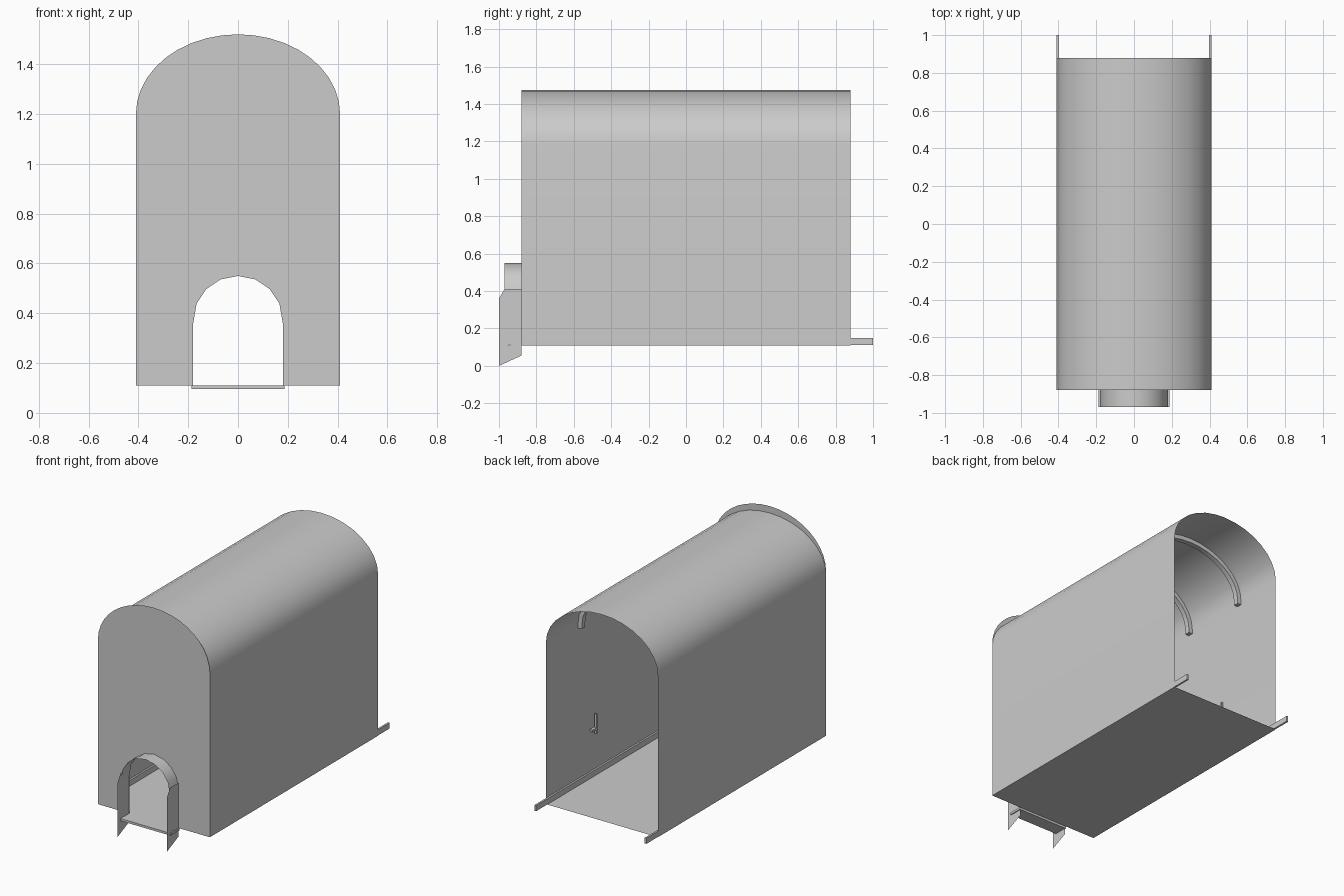
import bpy, bmesh
from math import sin, cos, pi, radians

if "Cube" in bpy.data.objects:
    bpy.data.objects.remove(bpy.data.objects["Cube"])


def finish(name, bm, smooth=False):
    bmesh.ops.recalc_face_normals(bm, faces=bm.faces)
    me = bpy.data.meshes.new(name)
    bm.to_mesh(me)
    bm.free()
    ob = bpy.data.objects.new(name, me)
    bpy.context.collection.objects.link(ob)
    if smooth:
        bpy.ops.object.select_all(action='DESELECT')
        ob.select_set(True)
        bpy.context.view_layer.objects.active = ob
        bpy.ops.object.shade_smooth_by_angle(angle=radians(35))
    return ob


def arch(rx, rz, z0, n):
    """Half ellipse in xz, from +x over the top to -x."""
    return [(rx * cos(pi * i / n), z0 + rz * sin(pi * i / n)) for i in range(n + 1)]


def strip(name, path, y0, y1):
    """Thin sheet: an open xz path stretched along y."""
    bm = bmesh.new()
    a = [bm.verts.new((x, y0, z)) for x, z in path]
    b = [bm.verts.new((x, y1, z)) for x, z in path]
    for i in range(len(path) - 1):
        bm.faces.new((a[i], a[i + 1], b[i + 1], b[i]))
    return finish(name, bm, True)


def sheet(name, loops, to3d):
    """Flat filled sheet; loops after the first are holes."""
    bm = bmesh.new()
    for loop in loops:
        vs = [bm.verts.new(to3d(*p)) for p in loop]
        for i in range(len(vs)):
            bm.edges.new((vs[i - 1], vs[i]))
    bmesh.ops.triangle_fill(bm, edges=bm.edges[:], use_beauty=True)
    return finish(name, bm)


def box(name, x0, x1, y0, y1, z0, z1):
    bm = bmesh.new()
    bmesh.ops.create_cube(bm, size=1)
    for v in bm.verts:
        v.co = (x1 if v.co.x > 0 else x0, y1 if v.co.y > 0 else y0, z1 if v.co.z > 0 else z0)
    return finish(name, bm)


# Side walls and arched roof, open at the back
strip("walls_and_roof", [(.41, .11)] + arch(.41, .295, 1.18, 16) + [(-.41, .11)], -.88, .88)
strip("floor", [(-.41, .11), (.41, .11)], -.88, .88)

# Front plate with arched doorway, standing above the roof
door = [(.18, .11), (.18, .36)] + arch(.18, .18, .37, 8)[1:-1] + [(-.18, .36), (-.18, .11)]
outer = [(.41, .11)] + arch(.41, .32, 1.2, 20) + [(-.41, .11)]
sheet("front_plate", [outer + door[::-1]], lambda x, z: (x, -.88, z))

# Doorway hood, sill and cheek plates with a bolt hole
strip("doorway_hood", door[1:-1], -.97, -.88)
box("door_sill", -.187, .187, -.97, -.88, .095, .11)
cheek = [(-1, 0), (-.88, .055), (-.88, .41), (-.97, .41), (-1, .36)]
hole = [(-.945 + .01 * cos(i * pi / 4), .105 + .01 * sin(i * pi / 4)) for i in range(8)]
for s, side in ((1, "right"), (-1, "left")):
    sheet("door_cheek_" + side, [cheek, hole], lambda y, z: (s * .181, y, z))

    # Bottom rail protruding at the back
    box("rail_" + side, *sorted((s * .398, s * .41)), -.88, 1, .112, .15)

    # Small cleat on the inside wall
    box("cleat_stem_" + side, *sorted((s * .39, s * .402)), .37, .382, .39, .52)
    box("cleat_arm_" + side, *sorted((s * .39, s * .409)), .365, .42, .415, .43)

# Roof ribs
for n, y in enumerate((-.4, .06, .53)):
    out = [(.408, 1.15)] + arch(.408, .293, 1.18, 16) + [(-.408, 1.15)]
    inn = [(.38, 1.15)] + arch(.38, .265, 1.18, 16) + [(-.38, 1.15)]
    bm = bmesh.new()
    rings = [[bm.verts.new((x, yy, z)) for x, yy, z in
              ((*o[:1], y - .017, o[1]), (*o[:1], y + .017, o[1]),
               (i[0], y + .017, i[1]), (i[0], y - .017, i[1]))] for o, i in zip(out, inn)]
    for a, b in zip(rings, rings[1:]):
        for k in range(4):
            bm.faces.new((a[k - 1], a[k], b[k], b[k - 1]))
    bm.faces.new(rings[0])
    bm.faces.new(rings[-1])
    finish("roof_rib_%d" % (n + 1), bm, True)
